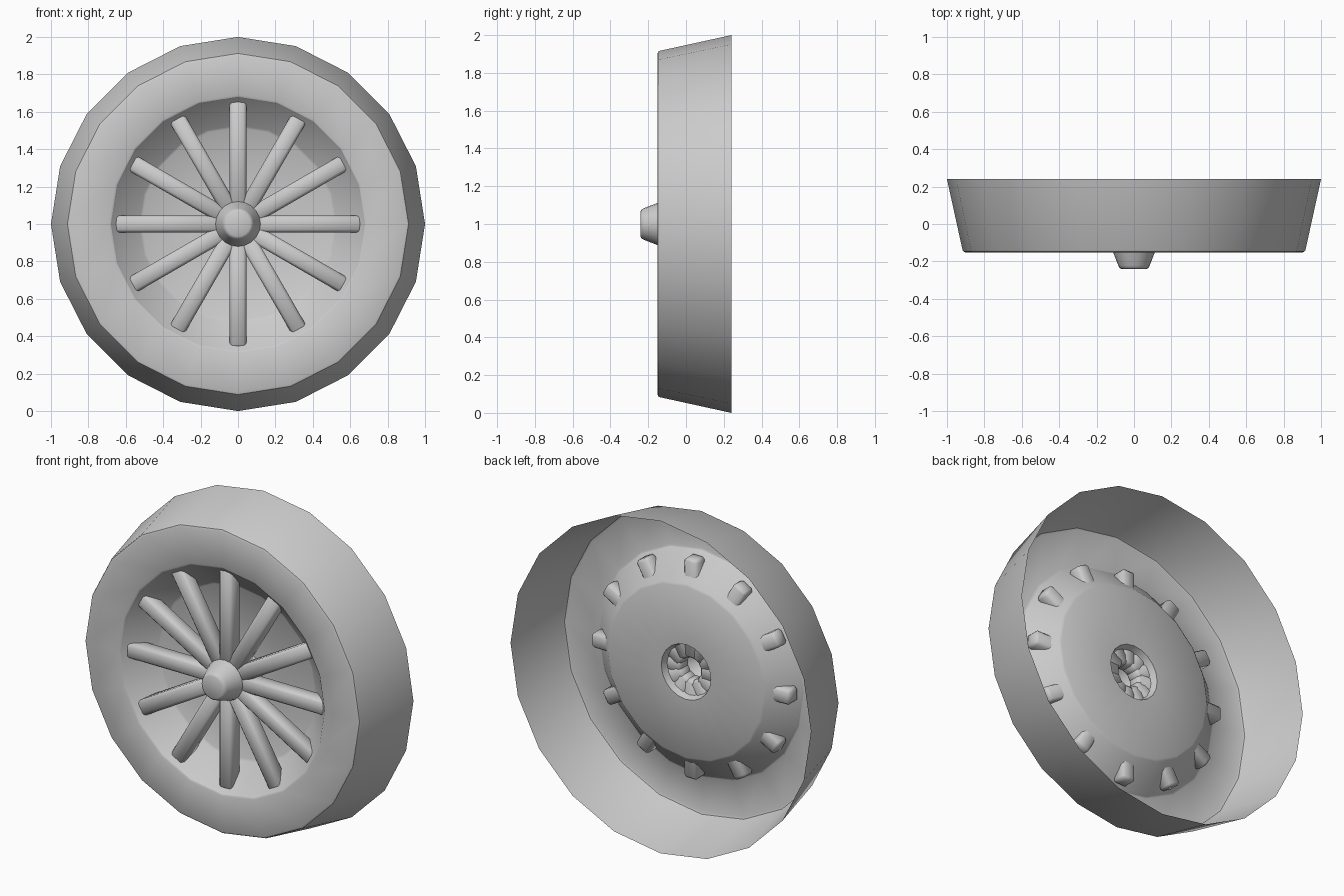
import bpy, bmesh, math
from mathutils import Matrix, Vector

if "Cube" in bpy.data.objects:
    bpy.data.objects.remove(bpy.data.objects["Cube"])

SIDES = 20
CENTRE = Vector((0, 0, 1))


def finish(name, bm, angle=35):
    mesh = bpy.data.meshes.new(name)
    bm.to_mesh(mesh)
    bm.free()
    ob = bpy.data.objects.new(name, mesh)
    bpy.context.collection.objects.link(ob)
    bpy.ops.object.select_all(action='DESELECT')
    ob.select_set(True)
    bpy.context.view_layer.objects.active = ob
    bpy.ops.object.shade_smooth_by_angle(angle=math.radians(angle))
    return ob


def lathe(name, profile, cap=False):
    """Revolve (radius, y) points around the wheel axle, as an open sheet."""
    bm = bmesh.new()
    rings = []
    for r, y in profile:
        rings.append([bm.verts.new(CENTRE + Vector((
            r * math.sin(2 * math.pi * i / SIDES), y,
            r * math.cos(2 * math.pi * i / SIDES)))) for i in range(SIDES)])
    for a, b in zip(rings, rings[1:]):
        for i in range(SIDES):
            j = (i + 1) % SIDES
            bm.faces.new((a[i], a[j], b[j], b[i]))
    if cap:
        bm.faces.new(rings[-1])
    bmesh.ops.recalc_face_normals(bm, faces=bm.faces)
    # make the sheet face the front
    if sum(f.normal.y * f.calc_area() for f in bm.faces) > 0:
        bmesh.ops.reverse_faces(bm, faces=bm.faces)
    return finish(name, bm)


# Tyre: tapered tread, rounded shoulder and flat front wall, open at the back
lathe("tyre", [(1.0, 0.24), (0.917, -0.138), (0.912, -0.147),
               (0.90, -0.152), (0.69, -0.152), (0.68, -0.147)])

# Dish: sloped rim down to the recessed disc
lathe("rim_dish", [(0.68, -0.147), (0.672, -0.138), (0.528, -0.008),
                   (0.515, 0.0), (0.165, 0.0)])

# Hub: hollow cone rising from the disc to a rounded cap
lathe("hub", [(0.165, 0.0), (0.112, -0.15), (0.084, -0.222),
              (0.078, -0.234), (0.066, -0.241)], cap=True)

# Spokes: bevelled bars whose ends poke through the dish
R0, R1, WIDTH, Y0, Y1 = 0.065, 0.66, 0.09, -0.127, -0.037
for k in range(12):
    bm = bmesh.new()
    bmesh.ops.create_cube(bm, size=1)
    bmesh.ops.scale(bm, vec=(WIDTH, Y1 - Y0, R1 - R0), verts=bm.verts)
    bmesh.ops.translate(bm, vec=(0, (Y0 + Y1) / 2, (R0 + R1) / 2), verts=bm.verts)
    bmesh.ops.bevel(bm, geom=bm.edges[:], offset=0.015, segments=1,
                    affect='EDGES', profile=0.5)
    bm.transform(Matrix.Translation(CENTRE) @
                 Matrix.Rotation(math.radians(30 * k), 4, 'Y'))
    finish(f"spoke_{k + 1}", bm, 50)
